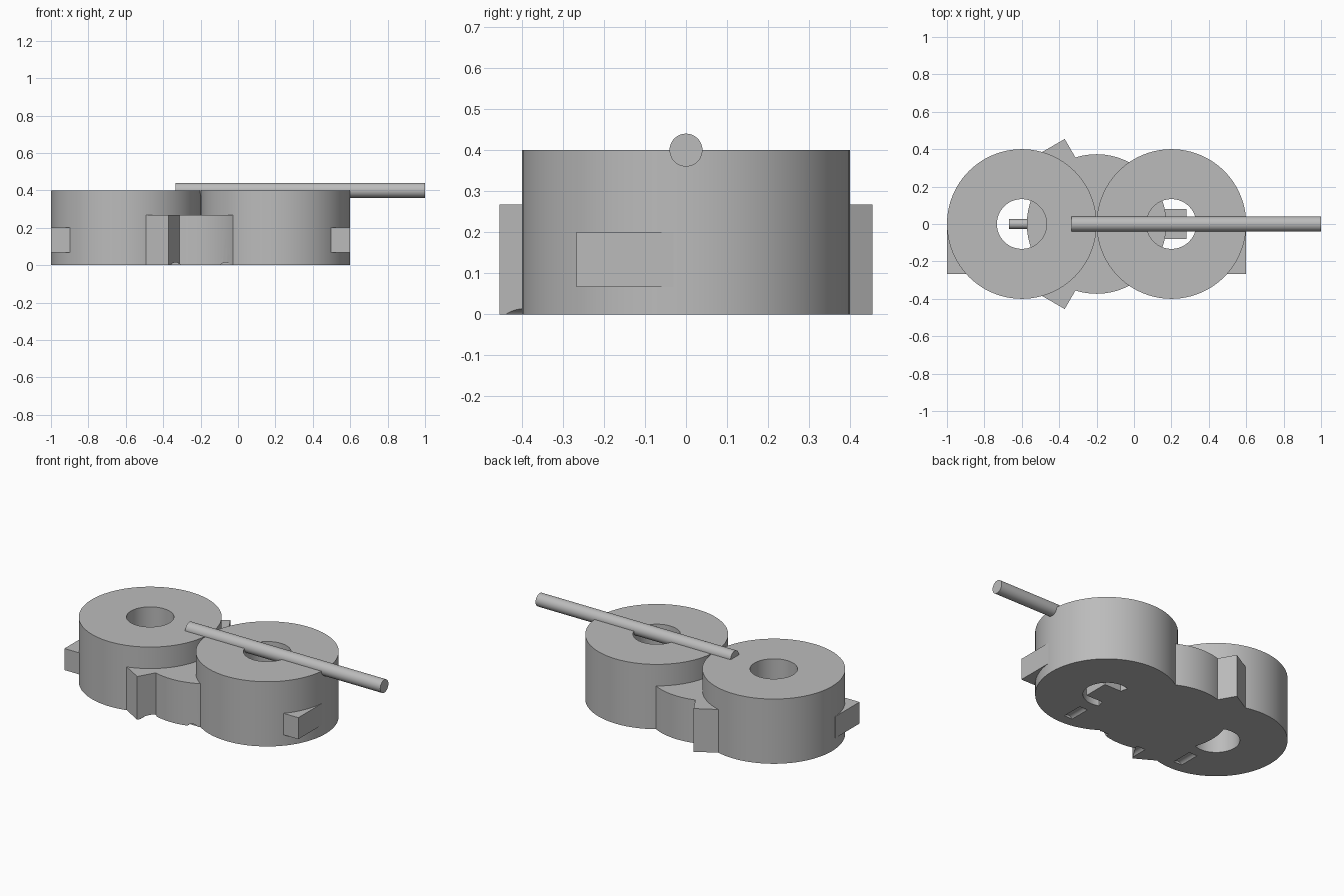
import bpy
from math import radians, pi
from mathutils import Vector

if "Cube" in bpy.data.objects:
    bpy.data.objects.remove(bpy.data.objects["Cube"], do_unlink=True)

grey = bpy.data.materials.new("plain_grey")
grey.use_nodes = True
grey.diffuse_color = (0.5, 0.5, 0.5, 1)
grey.node_tree.nodes["Principled BSDF"].inputs["Base Color"].default_value = (0.5, 0.5, 0.5, 1)

SIDES = 96
MID_H = 0.267
LEFT_X, RIGHT_X, MID_X = 0.2, -0.6, -0.2


def finish(obj, name):
    obj.name = name
    obj.data.materials.clear()
    obj.data.materials.append(grey)
    return obj


def cylinder(name, radius, depth, center, axis="Z"):
    turn = {"Z": (0, 0, 0), "X": (0, pi / 2, 0), "Y": (pi / 2, 0, 0)}[axis]
    bpy.ops.mesh.primitive_cylinder_add(vertices=SIDES, radius=radius, depth=depth,
                                        location=center, rotation=turn)
    return finish(bpy.context.object, name)


def box(name, low, high, turn=0):
    low, high = Vector(low), Vector(high)
    bpy.ops.mesh.primitive_cube_add(size=1, location=(low + high) / 2,
                                    rotation=(0, 0, turn))
    bpy.context.object.scale = high - low
    bpy.ops.object.transform_apply(location=False, rotation=False, scale=True)
    return finish(bpy.context.object, name)


def cut(target, cutter):
    mod = target.modifiers.new("cut", "BOOLEAN")
    mod.operation = "DIFFERENCE"
    mod.solver = "EXACT"
    mod.object = cutter
    bpy.context.view_layer.objects.active = target
    bpy.ops.object.modifier_apply(modifier=mod.name)


def groove_cutter(x, y):
    return cylinder("groove_cutter", 0.035, 0.133, (x, y, -0.021), "Y")


# Two tall rings, each with a shallow groove underneath
parts = []
for name, x in (("left_ring", LEFT_X), ("right_ring", RIGHT_X)):
    ring = cylinder(name, 0.4, 0.4, (x, 0, 0.2))
    for cutter in (cylinder("hole_cutter", 0.133, 1, (x, 0, 0.2)),
                   groove_cutter(x, -0.267)):
        cut(ring, cutter)
        bpy.data.objects.remove(cutter, do_unlink=True)
    parts.append(ring)

# Low middle disc joining the rings
disc = cylinder("middle_disc", 0.373, MID_H, (MID_X, 0, MID_H / 2))
parts.append(disc)

# Corner blocks turned by thirty degrees, front and back
half = 0.1
blocks = []
for name, side in (("front_corner_block", -1), ("back_corner_block", 1)):
    cx, cy = -0.407, side * 0.318
    blocks.append(box(name, (cx - half, cy - half, 0), (cx + half, cy + half, MID_H),
                      radians(30 * side)))
parts += blocks

# Grooves under the disc and the front block
for x in (-0.333, -0.067):
    cutter = groove_cutter(x, -0.4)
    cut(disc, cutter)
    cut(blocks[0], cutter)
    bpy.data.objects.remove(cutter, do_unlink=True)

# Side tabs on the outer walls
parts.append(box("left_tab", (0.45, -0.267, 0.067), (0.599, -0.03, 0.2)))
parts.append(box("right_tab", (-0.999, -0.267, 0.067), (-0.85, -0.03, 0.2)))

# Small pieces reaching into the ring holes
parts.append(box("left_hole_block", (0.0, -0.08, 0), (0.28, 0.08, 0.2)))
parts.append(cylinder("right_hole_pin", 0.026, 0.267, (-0.534, 0, 0.133), "X"))

# Long rod lying across the top
parts.append(cylinder("top_rod", 0.04, 1.333, (0.3335, 0, 0.4), "X"))

# Smooth curved walls with crisp rims
bpy.ops.object.select_all(action="DESELECT")
for part in parts:
    part.select_set(True)
bpy.context.view_layer.objects.active = parts[0]
bpy.ops.object.shade_smooth_by_angle(angle=radians(30))
